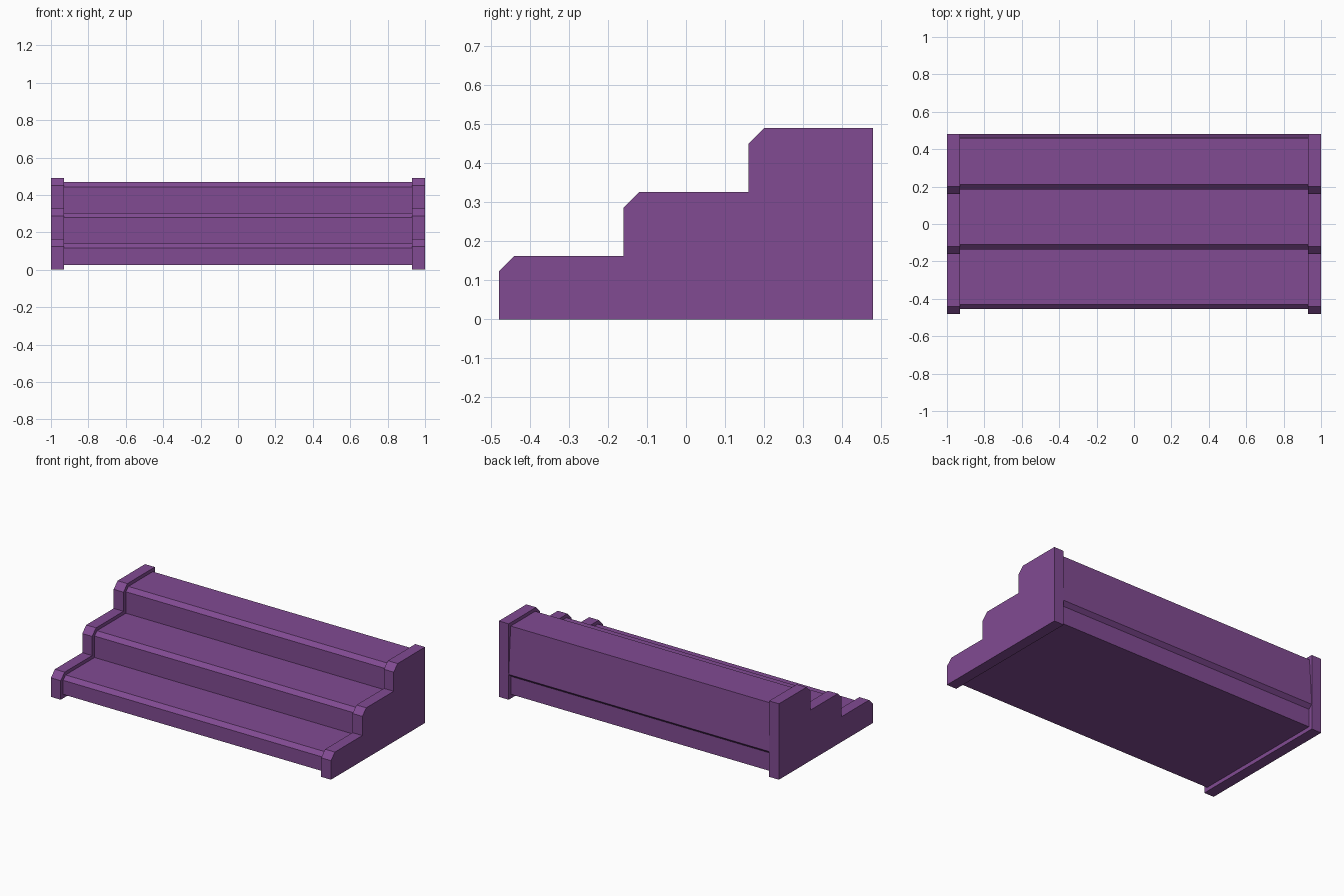
import bpy, bmesh

if "Cube" in bpy.data.objects:
    bpy.data.objects.remove(bpy.data.objects["Cube"])

mat = bpy.data.materials.new("purple")
mat.diffuse_color = (0.22, 0.07, 0.29, 1)
mat.use_nodes = True
mat.node_tree.nodes["Principled BSDF"].inputs["Base Color"].default_value = mat.diffuse_color


def extrude_profile(name, points, x0, x1):
    """Prism along x from a (y, z) outline."""
    bm = bmesh.new()
    face = bm.faces.new([bm.verts.new((x0, y, z)) for y, z in points])
    ext = bmesh.ops.extrude_face_region(bm, geom=[face])
    verts = [v for v in ext["geom"] if isinstance(v, bmesh.types.BMVert)]
    bmesh.ops.translate(bm, verts=verts, vec=(x1 - x0, 0, 0))
    bmesh.ops.recalc_face_normals(bm, faces=bm.faces)
    mesh = bpy.data.meshes.new(name)
    bm.to_mesh(mesh)
    bm.free()
    mesh.materials.append(mat)
    obj = bpy.data.objects.new(name, mesh)
    bpy.context.collection.objects.link(obj)
    return obj


def stair_front(front, top, chamfer):
    """Three chamfered steps, listed from the bottom front to the top."""
    pts = []
    for i in range(3):
        y, z = front + 0.32 * i, top + 0.1635 * i
        if i:
            pts.append((y, z - 0.1635))
        pts += [(y, z - chamfer), (y + chamfer, z)]
    return pts


# Side panels
side = [(0.48, 0), (-0.48, 0)] + stair_front(-0.48, 0.163, 0.04) + [(0.48, 0.49)]
extrude_profile("side_panel_right", side, 0.93, 1.0)
extrude_profile("side_panel_left", side, -1.0, -0.93)

# Recessed steps, with a ridge across the leaning back
steps = [(0.455, 0.025), (-0.455, 0.025)] + stair_front(-0.455, 0.141, 0.025)
steps += [(0.46, 0.468), (0.48, 0.163), (0.455, 0.141)]
extrude_profile("steps", steps, -0.93, 0.93)
